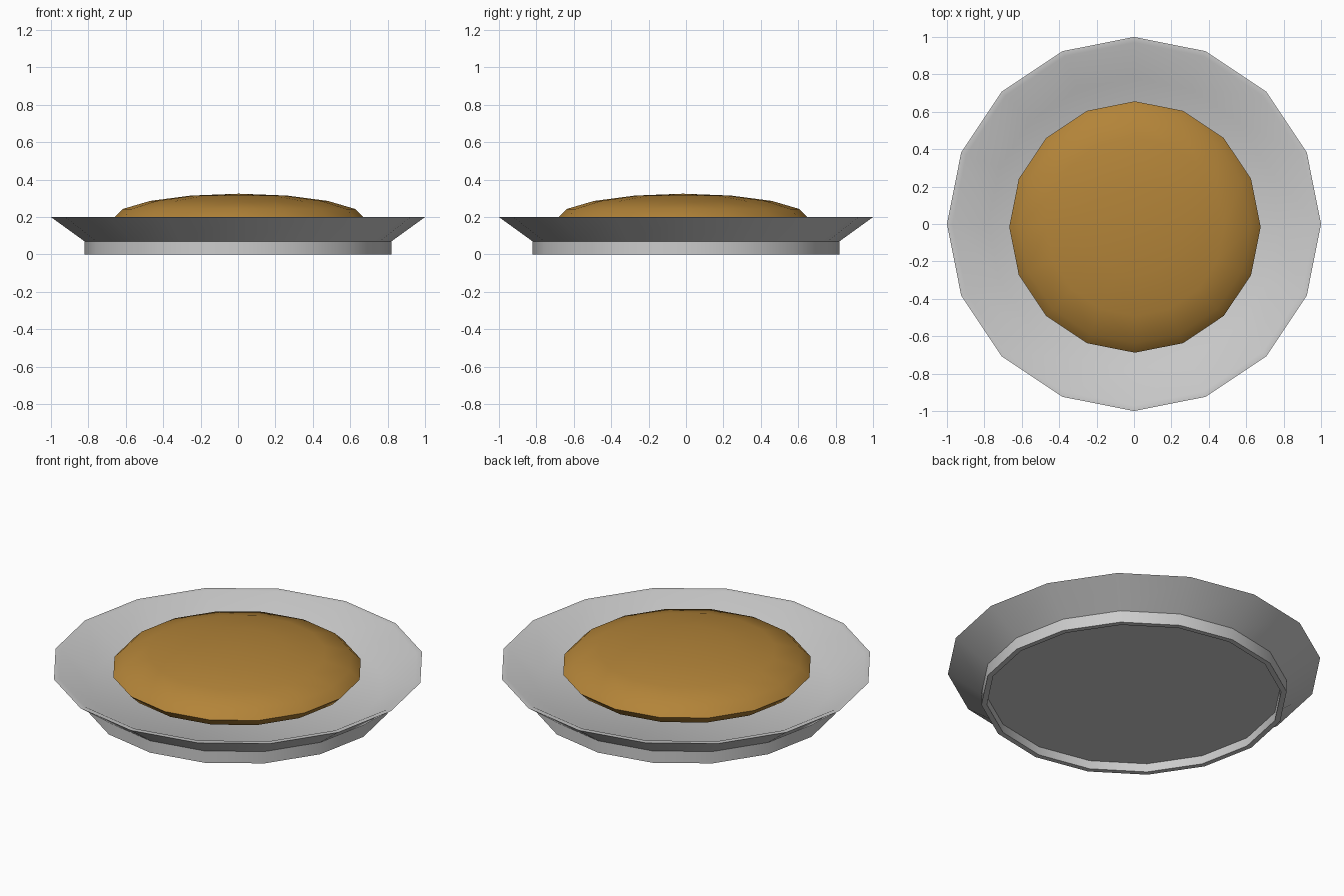
import bpy, bmesh, math

if "Cube" in bpy.data.objects:
    bpy.data.objects.remove(bpy.data.objects["Cube"])

SIDES = 16


def finish(obj, angle):
    bpy.ops.object.select_all(action='DESELECT')
    obj.select_set(True)
    bpy.context.view_layer.objects.active = obj
    bpy.ops.object.shade_smooth_by_angle(angle=math.radians(angle))


def lathe(name, profile):
    """Turn an (r, z) profile around z and cap both of its ends."""
    bm = bmesh.new()
    rings = [[bm.verts.new((r * math.cos(2 * math.pi * i / SIDES),
                            r * math.sin(2 * math.pi * i / SIDES), z))
              for i in range(SIDES)] for r, z in profile]
    for a, b in zip(rings, rings[1:]):
        for i in range(SIDES):
            j = (i + 1) % SIDES
            bm.faces.new((a[i], a[j], b[j], b[i]))
    bm.faces.new(rings[0])
    bm.faces.new(rings[-1])
    bmesh.ops.recalc_face_normals(bm, faces=bm.faces)
    mesh = bpy.data.meshes.new(name)
    bm.to_mesh(mesh)
    bm.free()
    obj = bpy.data.objects.new(name, mesh)
    bpy.context.collection.objects.link(obj)
    return obj


# Plate: recessed underside, thin foot ring, flared wall, rim, shallow dish
plate = lathe("plate", [
    (0.79, 0.05), (0.79, 0.0), (0.82, 0.0), (0.82, 0.07),
    (1.0, 0.2), (0.97, 0.2), (0.78, 0.09),
])
finish(plate, 40)

# Food: a flattened ball resting in the dish
bpy.ops.mesh.primitive_uv_sphere_add(segments=SIDES, ring_count=8, radius=1,
                                     location=(0.005, -0.016, 0.193))
food = bpy.context.object
food.name = "food_patty"
food.scale = (0.672, 0.672, 0.132)
bpy.ops.object.transform_apply(location=False, rotation=False, scale=True)
finish(food, 80)
brown = bpy.data.materials.new("brown")
brown.diffuse_color = (0.45, 0.23, 0.04, 1)
brown.use_nodes = True
brown.node_tree.nodes["Principled BSDF"].inputs["Base Color"].default_value = brown.diffuse_color
food.data.materials.append(brown)
